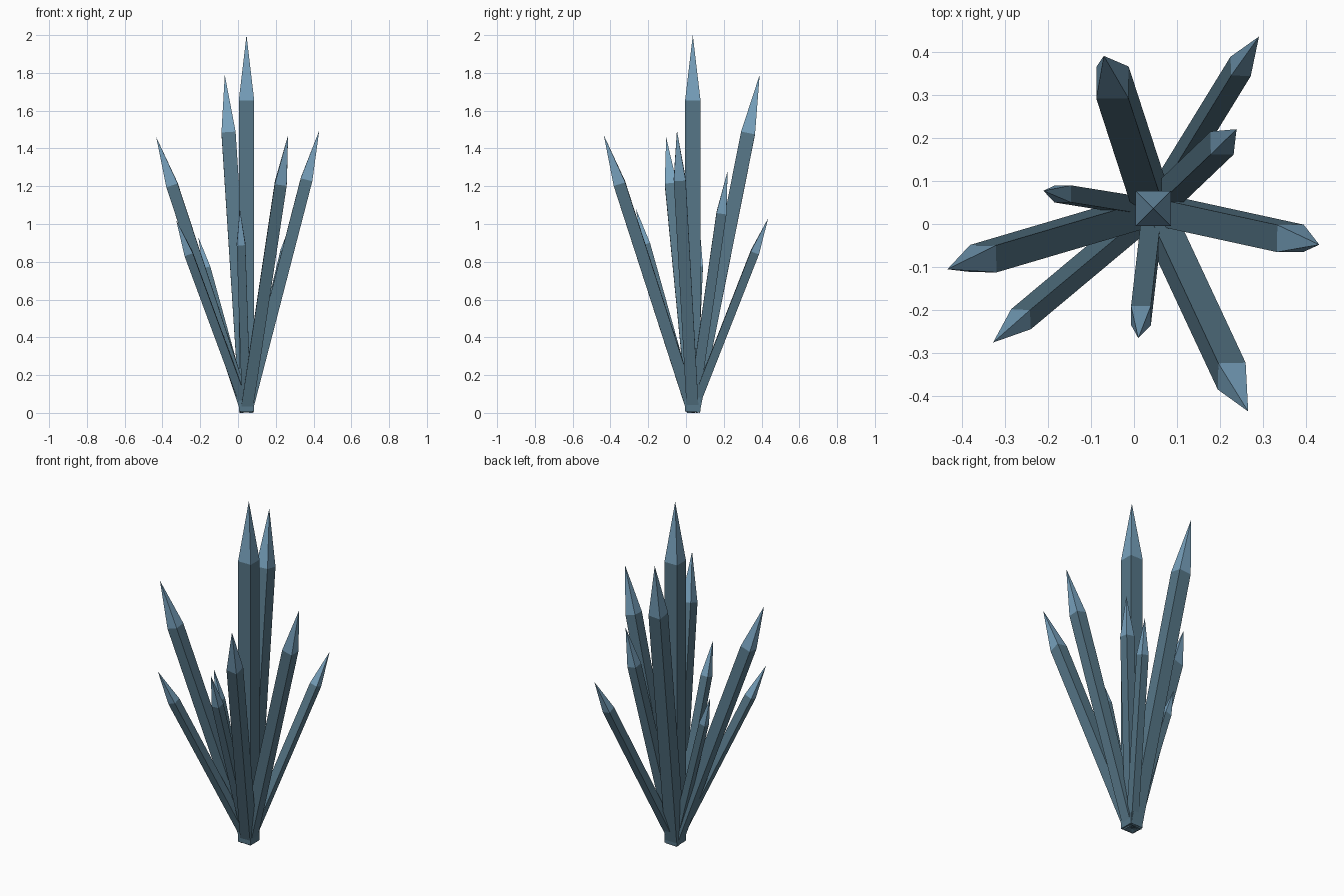
import bpy
from mathutils import Vector

if "Cube" in bpy.data.objects:
    bpy.data.objects.remove(bpy.data.objects["Cube"])


def make_material(name, color):
    m = bpy.data.materials.new(name)
    m.diffuse_color = (*color, 1.0)
    m.use_nodes = True
    m.node_tree.nodes["Principled BSDF"].inputs["Base Color"].default_value = m.diffuse_color
    return m


body_mat = make_material("slate blue body", (0.093, 0.181, 0.242))
tip_mat = make_material("pale blue tip", (0.188, 0.362, 0.515))

BASE = Vector((0.045, 0.036, 0.008))   # shared root of the cluster
LENGTH, SHOULDER, HALF = 1.992, 1.645, 0.041


def crystal(name, tip):
    """Square prism with a pyramid point, scaled and tilted to reach the tip."""
    axis = Vector(tip) - BASE
    s = axis.length / LENGTH
    rot = Vector((0, 0, 1)).rotation_difference(axis)
    corners = [(-1, -1), (1, -1), (1, 1), (-1, 1)]
    pts = [Vector((x * HALF, y * HALF, z)) for z in (0, SHOULDER) for x, y in corners]
    pts.append(Vector((0, 0, LENGTH)))
    verts = [BASE + rot @ (p * s) for p in pts]
    for v in verts:
        v.z = max(v.z, 0.0)
    sides = [(i, (i + 1) % 4, (i + 1) % 4 + 4, i + 4) for i in range(4)]
    point = [(i + 4, (i + 1) % 4 + 4, 8) for i in range(4)]
    mesh = bpy.data.meshes.new(name)
    mesh.from_pydata(verts, [], [(3, 2, 1, 0)] + sides + point)
    mesh.materials.append(body_mat)
    mesh.materials.append(tip_mat)
    # the pyramid faces (triangles) are the paler tip
    for f in mesh.polygons:
        f.material_index = 1 if len(f.vertices) == 3 else 0
    bpy.context.collection.objects.link(bpy.data.objects.new(name, mesh))


# Upright main crystal, then the leaning ones around it
crystal("main_crystal", (0.045, 0.036, 2.0))
leaning_tips = {
    "back_tall": (-0.07, 0.39, 1.79),
    "back_right_low": (0.29, 0.435, 1.03),
    "back_right_inner": (0.238, 0.22, 1.28),
    "right": (0.43, -0.048, 1.495),
    "front_right": (0.265, -0.435, 1.47),
    "front_low": (0.01, -0.265, 1.08),
    "front_left_low": (-0.327, -0.275, 1.02),
    "left": (-0.433, -0.105, 1.46),
    "left_short": (-0.21, 0.077, 0.93),
}
for label, tip in leaning_tips.items():
    crystal(label + "_crystal", tip)
